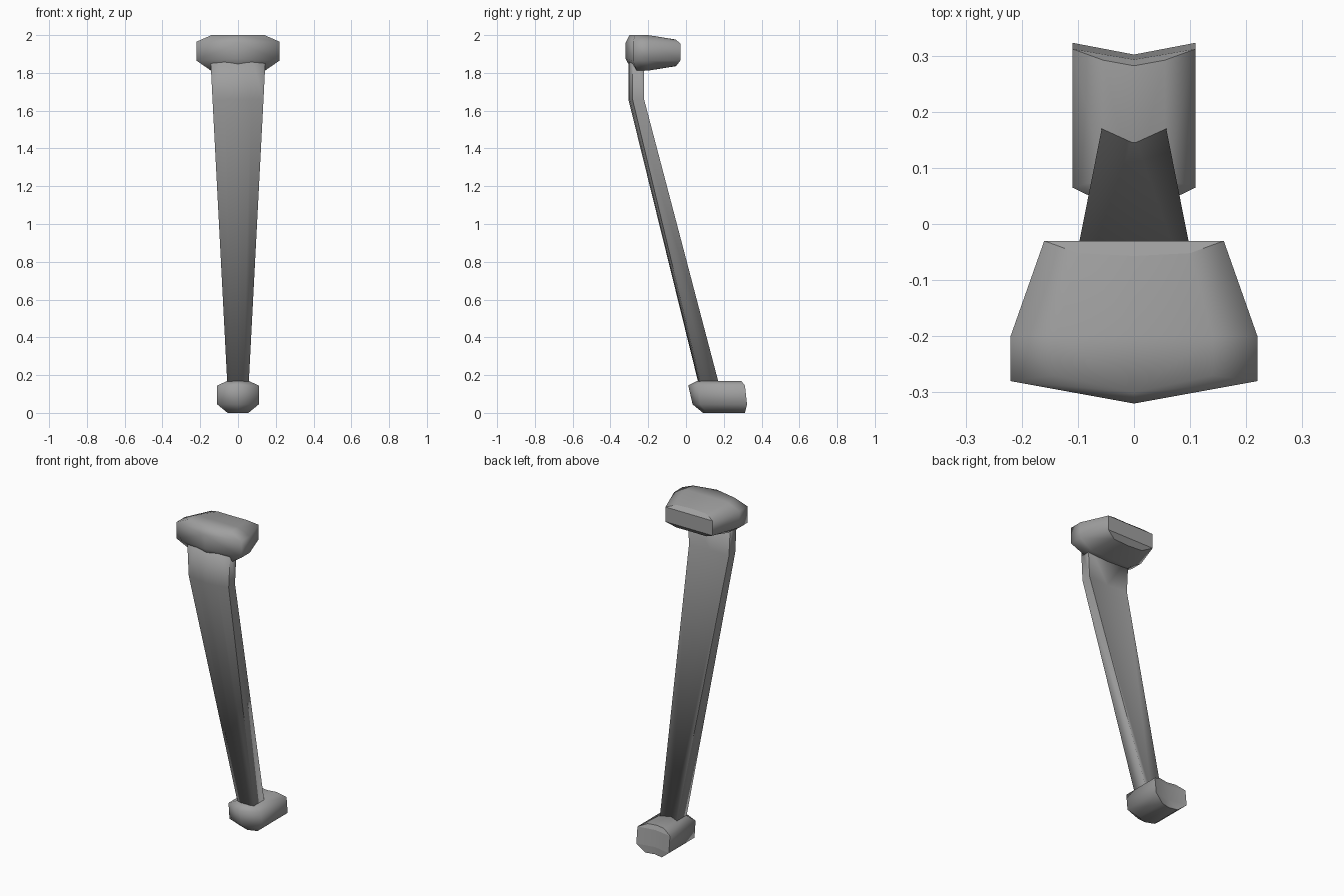
import bpy
import bmesh

if "Cube" in bpy.data.objects:
    bpy.data.objects.remove(bpy.data.objects["Cube"], do_unlink=True)

grey = bpy.data.materials.new("mid grey")
grey.use_nodes = True
COLOUR = (0.35, 0.35, 0.35, 1)
grey.diffuse_color = COLOUR
grey.node_tree.nodes["Principled BSDF"].inputs["Base Color"].default_value = COLOUR


def loft(name, rings, front=None, back=None, sharp_fn=None):
    """Loft half sections (x >= 0, top centre to bottom centre), then mirror.
    front / back are pairs of centre points closing each end with three faces."""
    bm = bmesh.new()
    rows = [[bm.verts.new(p) for p in ring] for ring in rings]
    for a, b in zip(rows, rows[1:]):
        for i in range(len(a) - 1):
            bm.faces.new((a[i], a[i + 1], b[i + 1], b[i]))
    for row, spine in ((rows[0], front), (rows[-1], back)):
        if spine:
            u, l = [bm.verts.new(p) for p in spine]
            t0, t1, s0, s1, b1, b0 = row
            for f in ((t0, t1, s0, u), (u, s0, s1, l), (l, s1, b1, b0)):
                bm.faces.new(f)
        else:
            bm.faces.new(row)
    # Mirror to the other side and weld the centre line
    copy = bmesh.ops.duplicate(bm, geom=bm.verts[:] + bm.edges[:] + bm.faces[:])["geom"]
    for v in copy:
        if isinstance(v, bmesh.types.BMVert):
            v.co.x = -v.co.x
    bmesh.ops.remove_doubles(bm, verts=bm.verts[:], dist=0.0005)
    bmesh.ops.recalc_face_normals(bm, faces=bm.faces[:])
    for f in bm.faces:
        f.smooth = True
    for e in bm.edges:
        if sharp_fn and sharp_fn(e):
            e.smooth = False
    mesh = bpy.data.meshes.new(name)
    bm.to_mesh(mesh)
    bm.free()
    mesh.materials.append(grey)
    obj = bpy.data.objects.new(name, mesh)
    bpy.context.collection.objects.link(obj)
    return obj


# Wide top grip: bevelled block with a pointed front and tapering rear
loft("top_grip", [
    [(0, -.30, 2.0), (.14, -.27, 2.0), (.22, -.28, 1.965),
     (.22, -.28, 1.865), (.14, -.26, 1.81), (0, -.285, 1.81)],
    [(0, -.20, 2.0), (.14, -.20, 2.0), (.22, -.20, 1.965),
     (.22, -.20, 1.865), (.14, -.20, 1.812), (0, -.20, 1.812)],
    [(0, -.057, 1.977), (.10, -.052, 1.975), (.16, -.03, 1.955),
     (.16, -.03, 1.865), (.10, -.052, 1.837), (0, -.057, 1.835)]],
    front=[(0, -.32, 1.96), (0, -.32, 1.875)],
    back=[(0, -.03, 1.955), (0, -.03, 1.865)],
    sharp_fn=lambda e: min(v.co.y for v in e.verts) > -.1)

# Small foot block with a notched rear
loft("foot_block", [
    [(0, .06, .17), (.055, .08, .17), (.11, .065, .145),
     (.11, .075, .045), (.055, .11, 0), (0, .09, 0)],
    [(0, .282, .17), (.055, .292, .17), (.11, .312, .145),
     (.11, .323, .045), (.055, .312, 0), (0, .30, 0)]],
    front=[(0, .012, .145), (0, .035, .045)],
    back=[(0, .293, .145), (0, .302, .045)],
    sharp_fn=lambda e: min(v.co.y for v in e.verts) > .2
    and any(abs(v.co.x) > .01 for v in e.verts))


# Bent tapering shaft: convex front, grooved rear
def section(z, width, front, back, bulge, groove):
    return [(0, front, z), (width * .5, front + bulge * .3, z),
            (width, front + bulge, z), (width, back, z), (0, back - groove, z)]


loft("shaft", [
    section(1.88, .146, -.305, -.222, .022, .01),
    section(1.66, .135, -.305, -.222, .022, .01),
    section(.12, .055, .075, .183, .012, .025)],
    sharp_fn=lambda e: all(abs(v.co.x) > .054 for v in e.verts)
    and abs(e.verts[0].co.z - e.verts[1].co.z) > .1)
